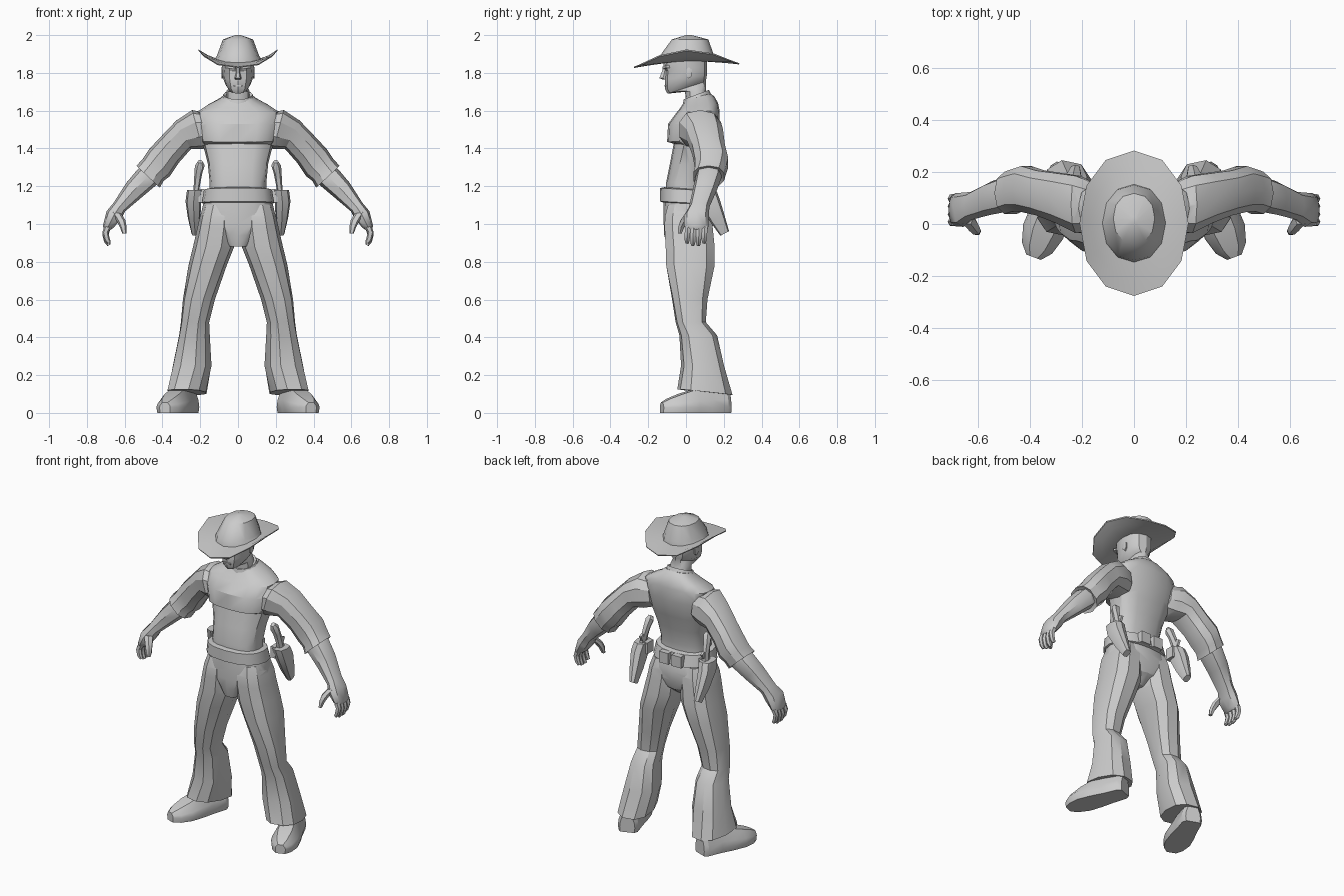
import bpy, bmesh, math
from mathutils import Matrix, Vector

grey = bpy.data.materials.new("plain_grey")
grey.diffuse_color = (0.6, 0.6, 0.6, 1)


def smooth(ob, angle):
    for o in bpy.context.selected_objects:
        o.select_set(False)
    ob.select_set(True)
    bpy.context.view_layer.objects.active = ob
    bpy.ops.object.shade_smooth_by_angle(angle=math.radians(angle))


def finish(name, bm, mirror=False, angle=32):
    """Turn a bmesh into a named object, optionally mirrored across x."""
    bmesh.ops.recalc_face_normals(bm, faces=bm.faces)
    me = bpy.data.meshes.new(name)
    bm.to_mesh(me)
    bm.free()
    me.materials.append(grey)
    ob = bpy.data.objects.new(name, me)
    bpy.context.collection.objects.link(ob)
    if mirror:
        ob.modifiers.new("mirror", 'MIRROR').use_mirror_merge = False
    smooth(ob, angle)
    return ob


def weld(name, base, limb, angle):
    """Union a mirrored limb into a base part so no surface is left inside."""
    mod = base.modifiers.new("join", 'BOOLEAN')
    mod.operation, mod.solver, mod.object = 'UNION', 'EXACT', limb
    bpy.context.view_layer.objects.active = base
    bpy.ops.object.modifier_apply(modifier=mod.name)
    bpy.data.objects.remove(limb)
    base.name = name
    smooth(base, angle)


def skin(name, rings, mirror=False, angle=32):
    """Bridge a list of point rings and cap both ends."""
    bm = bmesh.new()
    vs = [[bm.verts.new(p) for p in r] for r in rings]
    n = len(vs[0])
    for a, b in zip(vs, vs[1:]):
        for i in range(n):
            j = (i + 1) % n
            bm.faces.new((a[i], a[j], b[j], b[i]))
    bm.faces.new(vs[0][::-1])
    bm.faces.new(vs[-1])
    return finish(name, bm, mirror, angle)


def ring(c, rx, ry, tilt=0, yaw=0, n=8, p=2.4, pitch=0):
    """Rounded-square ring about c, tilted round y, yawed round z, pitched round x."""
    m = (Matrix.Rotation(math.radians(yaw), 3, 'Z') @ Matrix.Rotation(math.radians(tilt), 3, 'Y')
         @ Matrix.Rotation(math.radians(pitch), 3, 'X'))
    pts = []
    for i in range(n):
        a = 2 * math.pi * i / n
        s, k = math.sin(a), math.cos(a)
        q = Vector((rx * math.copysign(abs(k) ** (2 / p), k),
                    ry * math.copysign(abs(s) ** (2 / p), s), 0))
        pts.append(Vector(c) + m @ q)
    return pts


def stack(name, rows, n=16, p=2.4, angle=32):
    """Upright loft from rows of (z front, z back, half width, y front, y back)."""
    rings = []
    for zf, zb, hw, yf, yb in rows:
        r = ring((0, (yf + yb) / 2, 0), hw, (yb - yf) / 2, n=n, p=p)
        for v in r:
            v.z = zf + (zb - zf) * (v.y - yf) / (yb - yf)
        rings.append(r)
    return skin(name, rings, angle=angle)


def box(name, c, size, mirror=False, rot=(0, 0, 0)):
    bm = bmesh.new()
    bmesh.ops.create_cube(bm, size=1)
    m = Matrix.Translation(c)
    for ax, d in zip('XYZ', rot):
        m = m @ Matrix.Rotation(math.radians(d), 4, ax)
    bm.transform(m @ Matrix.Diagonal((*size, 1)))
    return finish(name, bm, mirror)


# Shirt body with overhanging chest
torso = stack("torso", [
    (1.18, 1.18, .15, -.105, .10), (1.22, 1.22, .15, -.105, .10),
    (1.32, 1.32, .16, -.085, .125), (1.425, 1.41, .185, -.065, .15),
    (1.435, 1.44, .195, -.10, .16), (1.53, 1.52, .212, -.095, .175),
    (1.59, 1.60, .215, -.05, .178), (1.615, 1.64, .165, -.03, .17),
    (1.645, 1.675, .10, -.01, .15), (1.66, 1.69, .08, .0, .13)], p=2.7)
stack("collar", [(1.615, 1.66, .095, -.02, .145), (1.66, 1.71, .078, -.012, .122),
                 (1.65, 1.70, .068, .0, .112)], n=12, p=2)

# Sleeves: centre, radii, tilt
sleeve = skin("sleeve", [ring(c, a, b, t, n=10) for c, a, b, t in [
    ((.15, .065, 1.50), .088, .095, -82), ((.215, .075, 1.50), .107, .115, -75),
    ((.288, .10, 1.472), .085, .10, -63), ((.362, .12, 1.392), .084, .09, -56),
    ((.415, .135, 1.325), .09, .092, -52), ((.45, .13, 1.285), .08, .085, -46),
    ((.476, .12, 1.25), .085, .085, -43), ((.47, .12, 1.257), .066, .066, -43)]], True)
weld("shirt", torso, sleeve, 35)

# Trouser seat and legs: z, inner x, outer x, front y, back y, yaw
hips = stack("hips", [
    (.88, .89, .055, -.10, .06), (.94, .94, .10, -.115, .125),
    (1.0, 1.0, .18, -.118, .145), (1.06, 1.06, .195, -.118, .145),
    (1.13, 1.13, .178, -.118, .13), (1.18, 1.18, .155, -.115, .105)])
legs = [(1.10, .02, .18, -.10, .125, 0), (1.04, .012, .202, -.117, .143, 0),
        (.98, .012, .215, -.119, .147, 0), (.88, .02, .238, -.113, .157, 0),
        (.78, .06, .262, -.11, .157, 0), (.60, .122, .292, -.075, .115, 5),
        (.48, .152, .303, -.055, .105, 8), (.41, .148, .313, -.035, .165, 10),
        (.25, .138, .347, -.025, .20, 12), (.11, .168, .372, -.048, .248, 12)]
leg = skin("leg", [ring(((a + b) / 2, (f + k) / 2, z), (b - a) / 2, (k - f) / 2, yaw=w, n=10,
                        pitch=-6 if z < .2 else 0) for z, a, b, f, k, w in legs], True)
weld("trousers", hips, leg, 40)

# Belt with pouches
stack("belt", [(1.115, 1.10, .182, -.125, .135), (1.12, 1.105, .192, -.137, .148),
               (1.19, 1.175, .18, -.137, .13), (1.195, 1.18, .15, -.115, .105)])
box("belt_pouch", (.045, .145, 1.14), (.065, .035, .07), True)

# Boots: lofted from heel to toe along a line turned outward
heel, toe = Vector((.255, .225, 0)), Vector((.387, -.128, 0))
ax = (toe - heel).normalized()
side = Vector((-ax.y, ax.x, 0))
boot = []
for t, hw, h in [(0, .045, .12), (.06, .062, .14), (.3, .068, .14), (.5, .078, .125),
                 (.72, .082, .10), (.9, .062, .075), (1, .03, .055)]:
    c = heel.lerp(toe, t)
    prof = [(-.92, 0), (.92, 0), (1, .03), (.92, .35 * h + .02), (.5, h), (-.5, h),
            (-.92, .35 * h + .02), (-1, .03)]
    boot.append([c + side * hw * u + Vector((0, 0, z)) for u, z in prof])
skin("boot", boot, True)

# Forearms and hands
skin("forearm", [ring(c, a, b, t) for c, a, b, t in [
    ((.468, .12, 1.26), .062, .068, -43), ((.485, .118, 1.245), .064, .07, -43),
    ((.55, .10, 1.18), .056, .064, -43), ((.628, .07, 1.09), .038, .054, -38),
    ((.658, .055, 1.045), .044, .066, -32), ((.688, .055, .985), .028, .064, -12),
    ((.693, .055, .97), .016, .052, -8)]], True, 40)

# Fingers curl inward, thumb points forward
for i in range(4):
    y, dz = .010 + .030 * i, -.012 * (i in (1, 2))
    skin("finger_%d" % (i + 1), [ring(c, r, r, t, n=6) for c, r, t in [
        ((.690, y, .985), .018, -20), ((.702, y - .002, .955 + dz), .0165, 0),
        ((.694, y - .004, .92 + dz), .015, 25), ((.682, y - .004, .90 + dz), .01, 30)]], True)
skin("thumb", [ring(c, r, r, t, n=6) for c, r, t in [
    ((.645, .025, 1.06), .028, -10), ((.62, -.008, 1.02), .023, 5),
    ((.608, -.025, .985), .018, 0), ((.602, -.032, .95), .011, 0)]], True)

# Holsters and revolver grips
skin("holster", [ring(c, a, b, n=8, p=3, pitch=q) for c, a, b, q in [
    ((.228, .105, 1.18), .042, .055, 0), ((.236, .125, 1.12), .042, .055, 10),
    ((.232, .165, 1.03), .033, .042, 22), ((.226, .205, .95), .02, .026, 28)]], True)
skin("revolver_grip", [ring(c, a, b, n=6, pitch=q) for c, a, b, q in [
    ((.222, .115, 1.17), .016, .028, 0), ((.216, .105, 1.22), .017, .025, 10),
    ((.21, .09, 1.27), .021, .022, 20), ((.202, .075, 1.31), .026, .025, 35),
    ((.20, .065, 1.33), .014, .015, 35)]], True)
box("revolver_hammer", (.215, .135, 1.215), (.014, .025, .035), True, (-25, 0, 0))
box("holster_loop", (.195, .10, 1.15), (.03, .06, .07), True)

# Head with jaw thrust forward of the neck
stack("head", [(1.64, 1.67, .062, .0, .115), (1.70, 1.71, .06, -.005, .105),
               (1.69, 1.755, .048, -.098, .105), (1.715, 1.765, .067, -.112, .107),
               (1.765, 1.785, .08, -.112, .11), (1.81, 1.81, .083, -.108, .112),
               (1.83, 1.83, .085, -.12, .112), (1.875, 1.875, .085, -.115, .112)],
      n=12, p=2.3)
skin("nose", [ring(c, a, b, n=6) for c, a, b in [
    ((0, -.112, 1.765), .016, .012), ((0, -.122, 1.772), .018, .022),
    ((0, -.114, 1.80), .011, .018), ((0, -.108, 1.835), .01, .012)]])
box("brow", (.038, -.104, 1.83), (.055, .022, .014), True, (0, -8, 20))
box("mouth", (0, -.111, 1.733), (.05, .008, .008))
skin("ear", [ring((x, .015, 1.80), a, b, tilt=90, n=6) for x, a, b in
             [(.072, .03, .016), (.086, .03, .018), (.088, .022, .012)]], True)


# Hat: faceted crown and upswept brim in one closed skin
def brim_z(x, y):
    return 1.866 + .058 * (abs(x) / .21) ** 3 - .025 * (y / .28) ** 2 + .01 * y / .28


hat = []
for hw, yf, yb, z in [(.015, .0, .03, 2.0), (.08, -.075, .118, 1.977),
                      (.113, -.14, .15, 1.888)]:
    hat.append(ring((0, (yf + yb) / 2, z), hw, (yb - yf) / 2, n=12, p=2.2))
for hw, hd, drop in [(.122, .15, 0), (.165, .215, 0), (.21, .28, 0),
                     (.208, .278, .006), (.165, .215, .007), (.09, .12, .007)]:
    r = ring((0, .003, 0), hw, hd, n=12, p=2.1)
    for v in r:
        v.z = brim_z(v.x, v.y) - drop
    hat.append(r)
skin("hat", hat, angle=40)
